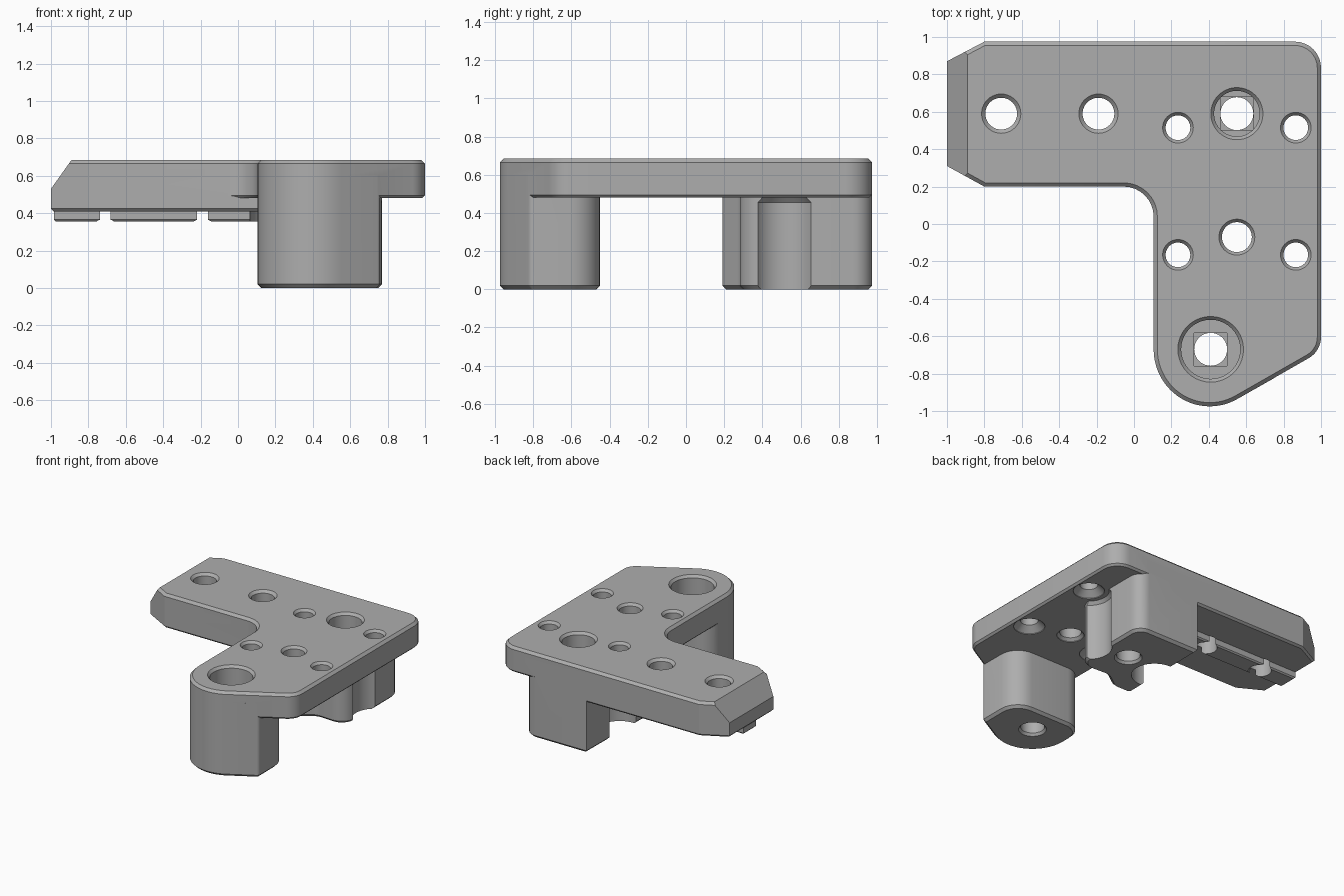
import bpy, bmesh, math
from mathutils import Vector

cube = bpy.data.objects.get("Cube")
if cube:
    bpy.data.objects.remove(cube, do_unlink=True)

grey = bpy.data.materials.new("mid grey")
grey.use_nodes = True
GREY = (0.42, 0.42, 0.42, 1)
grey.diffuse_color = GREY
grey.node_tree.nodes["Principled BSDF"].inputs["Base Color"].default_value = GREY


def rounded(corners, steps=8):
    """Counter-clockwise outline from (x, y, radius) corners."""
    out = []
    n = len(corners)
    for i, (x, y, r) in enumerate(corners):
        p = Vector((x, y))
        if r == 0:
            out.append(p)
            continue
        a = (Vector(corners[i - 1][:2]) - p).normalized()
        b = (Vector(corners[(i + 1) % n][:2]) - p).normalized()
        half = a.angle(b) / 2
        centre = p + (a + b).normalized() * r / math.sin(half)
        start = p + a * r / math.tan(half) - centre
        sweep = math.pi - 2 * half
        if a.x * b.y - a.y * b.x > 0:
            sweep = -sweep
        for k in range(steps + 1):
            t = sweep * k / steps
            c, s = math.cos(t), math.sin(t)
            out.append(centre + Vector((start.x * c - start.y * s, start.x * s + start.y * c)))
    return out


def inset(pts, d):
    """Move an outline inward by d with mitred corners."""
    out = []
    for i, p in enumerate(pts):
        e1 = (p - pts[i - 1]).normalized()
        e2 = (pts[(i + 1) % len(pts)] - p).normalized()
        n1, n2 = Vector((-e1.y, e1.x)), Vector((-e2.y, e2.x))
        out.append(p + (n1 + n2) * d / (1 + n1.dot(n2)))
    return out


def loft(name, pts, levels):
    """Solid from one outline stacked at (height, inset) levels."""
    bm = bmesh.new()
    rings = [[bm.verts.new((p.x, p.y, z)) for p in inset(pts, d)] for z, d in levels]
    bm.faces.new(rings[0][::-1])
    bm.faces.new(rings[-1])
    for lo, hi in zip(rings, rings[1:]):
        for i in range(len(lo)):
            j = (i + 1) % len(lo)
            bm.faces.new((lo[i], lo[j], hi[j], hi[i]))
    mesh = bpy.data.meshes.new(name)
    bm.to_mesh(mesh)
    bm.free()
    mesh.materials.append(grey)
    ob = bpy.data.objects.new(name, mesh)
    bpy.context.collection.objects.link(ob)
    return ob


def combine(base, other, operation):
    mod = base.modifiers.new(operation, 'BOOLEAN')
    mod.operation, mod.solver, mod.object = operation, 'EXACT', other
    bpy.context.view_layer.objects.active = base
    bpy.ops.object.modifier_apply(modifier=mod.name)
    bpy.data.objects.remove(other, do_unlink=True)


def drill(base, x, y, profile, sides=40):
    """Turned cutter from (height, radius) pairs."""
    circle = [Vector((x + math.cos(2 * math.pi * i / sides), y + math.sin(2 * math.pi * i / sides)))
              for i in range(sides)]
    k = math.cos(math.pi / sides)
    combine(base, loft("drill", circle, [(z, (1 - r) * k) for z, r in profile]), 'DIFFERENCE')


# Thick arm on the right
arm = loft("bracket_body", rounded([(-1, .31, 0), (-.8, .2, 0), (.25, .2, 0), (.25, .975, 0),
                                    (-.8, .975, 0), (-1, .87, 0)]),
           [(.41, .015), (.425, 0), (.6, 0)])

# Locating rib under the arm
rib = loft("rib", rounded([(-.985, .51, 0), (.23, .51, 0), (.23, .67, 0), (-.985, .67, 0)]),
           [(.355, .01), (.365, 0), (.5, 0)])
combine(arm, rib, 'UNION')

# Rear post with a flared top
rear = loft("rear_post", rounded([(.21, .975, 0), (.2, .19, .04), (.36, .19, .08), (.5, .29, .1),
                                  (.77, .275, .12), (.77, .975, .1)]),
            [(0, .02), (.02, 0), (.6, 0)])
combine(arm, rear, 'UNION')

# Screw clearance scallops in the post sides
for x in (.235, .865):
    drill(arm, x, .515, [(-.1, .17), (.455, .17), (.48, .15), (.7, .15)])

# Front post
foot_circle = [Vector((.405 + .3 * math.cos(math.radians(a)), -.67 + .305 * math.sin(math.radians(a))))
               for a in range(180, 301, 5)]
front_outline = foot_circle + rounded([(.56, -.93, 0), (.76, -.818, .03), (.76, -.45, .16),
                                       (.105, -.45, .15), (.105, -.67, 0)])[1:-1]
front = loft("front_post", front_outline, [(0, .02), (.02, 0), (.6, 0)])
combine(arm, front, 'UNION')

# Top plate, an L with chamfered rims
plate_outline = foot_circle + rounded([(.56, -.93, 0), (1, -.68, .13), (1, .975, .14), (-.8, .975, 0),
                                       (-1, .87, 0), (-1, .31, 0), (-.8, .2, 0), (.105, .2, .16),
                                       (.105, -.67, 0)])[1:-1]
plate = loft("plate", plate_outline, [(.48, .015), (.495, 0), (.665, 0), (.685, .02)])
combine(arm, plate, 'UNION')

# Slanted cut on the arm's end
bm = bmesh.new()
bm.from_mesh(arm.data)
bmesh.ops.bisect_plane(bm, geom=bm.verts[:] + bm.edges[:] + bm.faces[:], dist=1e-5,
                       plane_co=(-1, 0, .53), plane_no=(-.155, 0, .11), clear_outer=True)
bmesh.ops.holes_fill(bm, edges=[e for e in bm.edges if e.is_boundary], sides=0)
bmesh.ops.recalc_face_normals(bm, faces=bm.faces[:])
bm.to_mesh(arm.data)
bm.free()

# Plain holes in the arm
for x in (-.71, -.19):
    drill(arm, x, .59, [(.2, .085), (.665, .085), (.69, .11)])

# Four screw holes, countersunk below
for x in (.235, .865):
    for y in (.515, -.165):
        drill(arm, x, y, [(.46, .115), (.485, .115), (.53, .066), (.665, .066), (.69, .086)])

# Middle hole
drill(arm, .55, -.07, [(.46, .1), (.485, .1), (.505, .08), (.665, .08), (.69, .1)])

# Counterbored bolt holes through the posts, with a square step at the seat
for x, y, r in ((.55, .59, .122), (.41, -.67, .158)):
    drill(arm, x, y, [(-.01, .11), (.02, .088), (.29, .088), (.2901, r), (.665, r), (.69, r + .022)])
    s = .088
    step = loft("step", [Vector((x + i * s, y + j * s)) for i, j in ((-1, -1), (1, -1), (1, 1), (-1, 1))],
                [(.27, 0), (.3, 0)])
    combine(arm, step, 'DIFFERENCE')

bpy.ops.object.select_all(action='DESELECT')
arm.select_set(True)
bpy.context.view_layer.objects.active = arm
bpy.ops.object.shade_smooth_by_angle(angle=math.radians(25))
